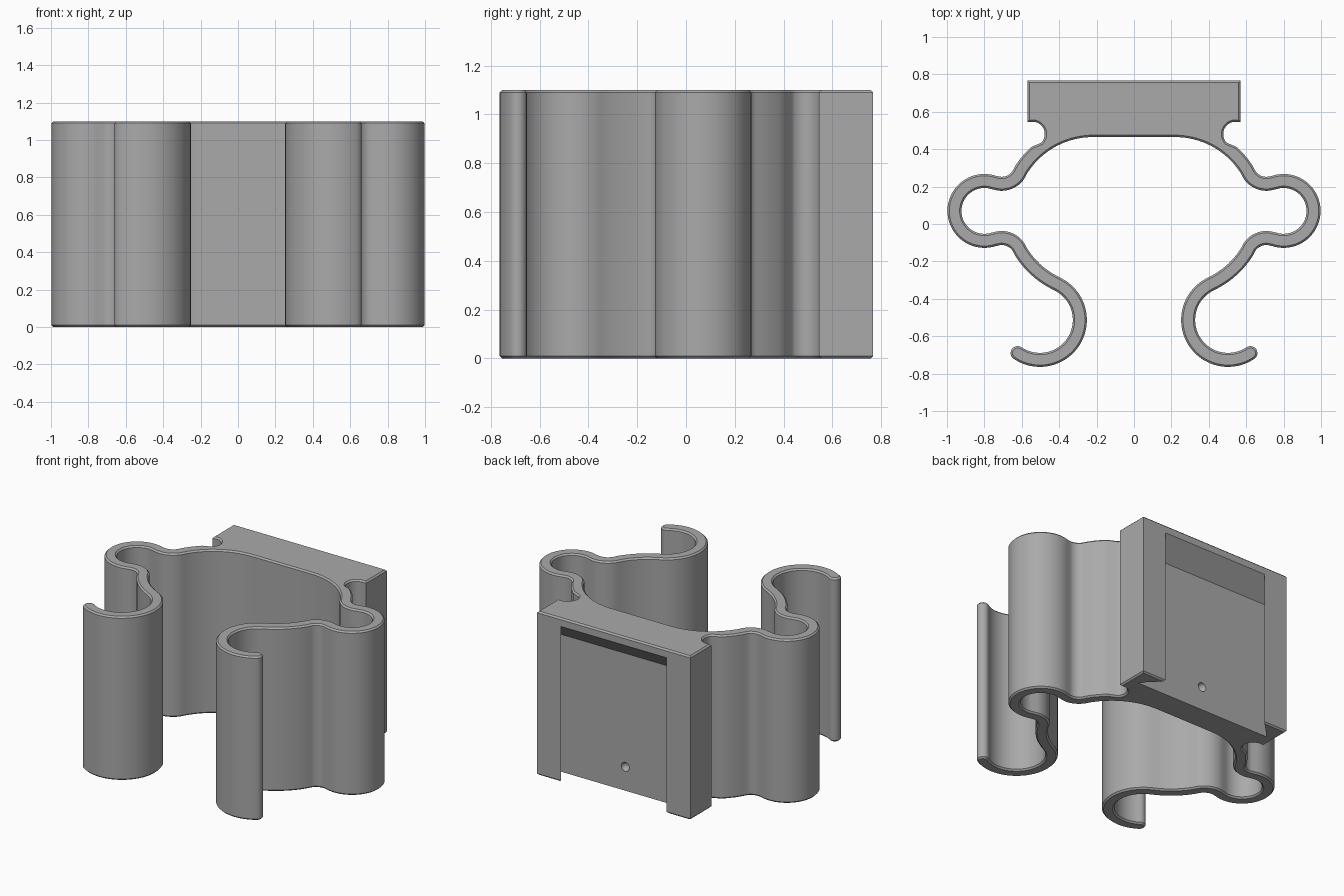
import bpy, bmesh
from math import cos, sin, radians
from mathutils import Matrix

if "Cube" in bpy.data.objects:
    bpy.data.objects.remove(bpy.data.objects["Cube"])

HEIGHT = 1.1
WALL = 0.0375      # half the strap thickness
RIM = 0.01         # rim chamfer


def arc(cx, cy, r, a0, a1, step=5):
    """Points inside an arc, from a0 to a1 degrees."""
    n = max(3, round(abs(a1 - a0) / step))
    angles = [radians(a0 + (a1 - a0) * (i + 0.5) / n) for i in range(n)]
    return [(cx + r * cos(a), cy + r * sin(a)) for a in angles]


def add_object(name, bm):
    bmesh.ops.recalc_face_normals(bm, faces=bm.faces[:])
    mesh = bpy.data.meshes.new(name)
    bm.to_mesh(mesh)
    bm.free()
    obj = bpy.data.objects.new(name, mesh)
    bpy.context.collection.objects.link(obj)
    return obj


# Strap centreline: centre x, centre y, radius, start and end angle
shoulder = (0.22, 0.05, 0.4525)
strap = [
    (0.707, 0.322, 0.107, 209.4, 291),
    (0.80, 0.07, 0.16, 111, -111),
    (0.707, -0.182, 0.107, 69, 150.6),
    (0.22, 0.09, 0.4525, -29.4, -64.8),
    (0.503, -0.513, 0.2135, 115.2, 304),
]


def strap_side(side):
    pts = []
    for cx, cy, r, a0, a1 in strap:
        turn = 1 if a1 < a0 else -1
        pts += arc(cx, cy, r + side * turn * WALL, a0, a1)
    return pts


# Half outline: block, notch, outer strap side, rounded tip, inner strap side
sx, sy, sr = shoulder
half = [(0.57, 0.767), (0.57, 0.545)]
half += arc(0.543, 0.481, 0.066, 90, 230, 10)
half += arc(sx, sy, sr + WALL, 50, 29.4)
half += strap_side(1)
hx, hy, hr, _, tip = strap[-1]
half += arc(hx + hr * cos(radians(tip)), hy + hr * sin(radians(tip)),
            WALL, tip + 180, tip, 20)
half += strap_side(-1)[::-1]
half += arc(sx, sy, sr - WALL, 29.4, 90)
half.append((sx, sy + sr - WALL))
outline = half + [(-x, y) for x, y in reversed(half)]

# Extruded clip body with chamfered rims
bm = bmesh.new()
base = bm.faces.new([bm.verts.new((x, y, 0)) for x, y in outline])
grown = bmesh.ops.extrude_face_region(bm, geom=[base], use_keep_orig=True)
tops = [g for g in grown["geom"] if isinstance(g, bmesh.types.BMVert)]
bmesh.ops.translate(bm, verts=tops, vec=(0, 0, HEIGHT))
bmesh.ops.recalc_face_normals(bm, faces=bm.faces[:])
rims = [e for e in bm.edges if abs(e.verts[0].co.z - e.verts[1].co.z) < 0.01]
bmesh.ops.bevel(bm, geom=rims, offset=RIM, segments=1, affect='EDGES')
clip = add_object("clip_body", bm)

# Dovetail slot cutter with a sloped roof, open at the bottom
bm = bmesh.new()
for y, w in ((0.80, 0.36), (0.645, 0.515)):
    for x in (-w, w):
        for z in (-0.1, 1.045 + y - 0.767):
            bm.verts.new((x, y, z))
bmesh.ops.convex_hull(bm, input=bm.verts[:])
slot = add_object("slot_cutter", bm)

# Round locking dimple cutter in the slot floor
bm = bmesh.new()
bmesh.ops.create_uvsphere(bm, u_segments=24, v_segments=12, radius=0.03,
                          matrix=Matrix.Translation((0, 0.645, 0.16)))
dimple = add_object("dimple_cutter", bm)

bpy.context.view_layer.objects.active = clip
clip.select_set(True)
for cutter in (slot, dimple):
    cutter.hide_render = True
    cutter.hide_set(True)
    mod = clip.modifiers.new(cutter.name, 'BOOLEAN')
    mod.operation = 'DIFFERENCE'
    mod.solver = 'EXACT'
    mod.object = cutter
    bpy.ops.object.modifier_apply(modifier=mod.name)
for cutter in (slot, dimple):
    bpy.data.objects.remove(cutter)

# Plain grey plastic
grey = bpy.data.materials.new("grey_plastic")
grey.use_nodes = True
colour = (0.4, 0.4, 0.4, 1)
grey.diffuse_color = colour
grey.node_tree.nodes["Principled BSDF"].inputs["Base Color"].default_value = colour
clip.data.materials.clear()
clip.data.materials.append(grey)
for poly in clip.data.polygons:
    poly.material_index = 0
bpy.ops.object.shade_smooth_by_angle(angle=radians(30))
